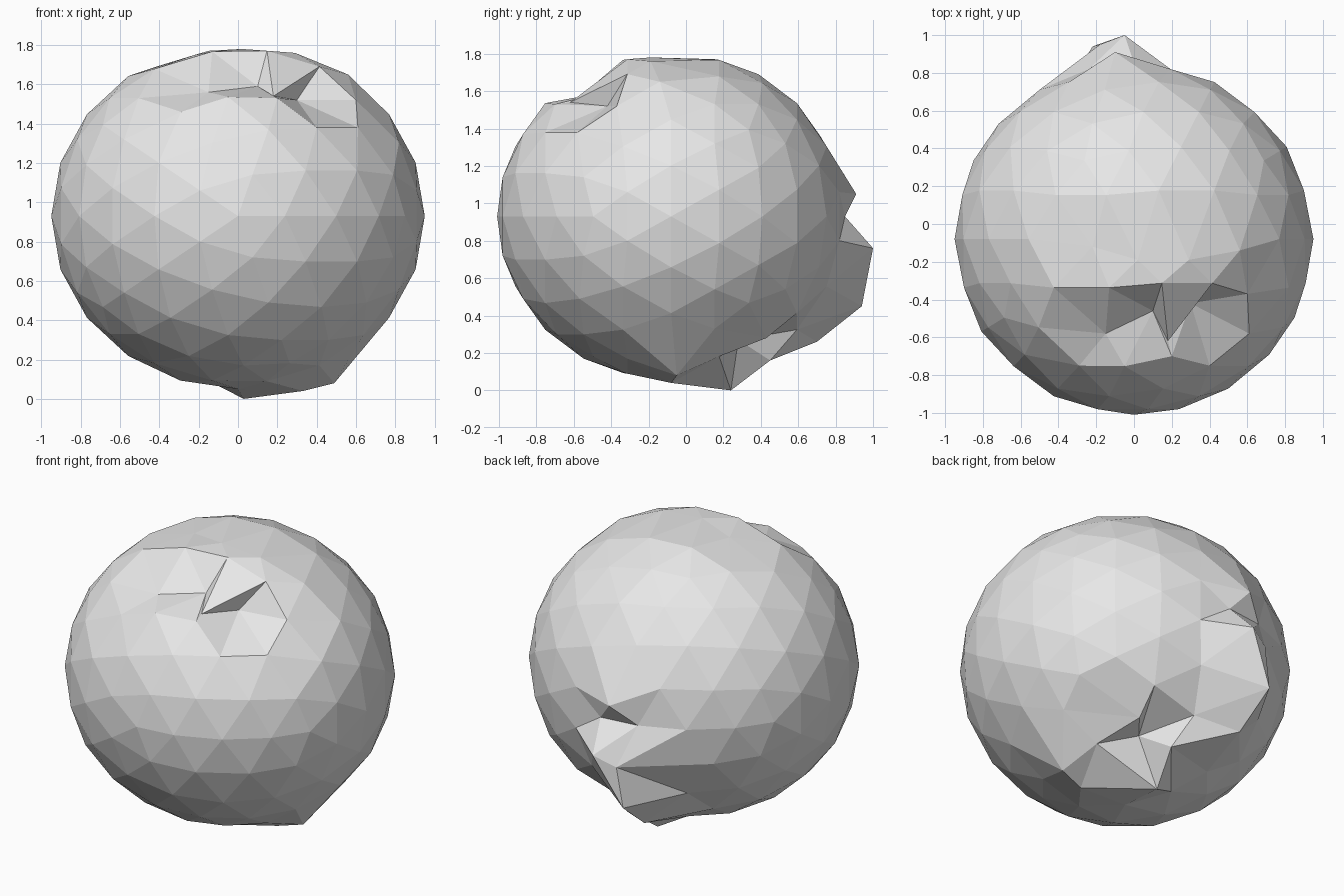
import bpy
import bmesh
from math import radians
from mathutils import Matrix, Vector

old = bpy.data.objects.get("Cube")
if old:
    bpy.data.objects.remove(old, do_unlink=True)

CENTRE = Vector((0, -0.08, 0.93))
RADII = Vector((0.95, 0.93, 0.88))


def reshape(bm, targets):
    """Move the nearest still untouched vertex to each target point."""
    free = set(bm.verts)
    for target in map(Vector, targets):
        nearest = min(free, key=lambda v: (v.co - target).length)
        nearest.co = target
        free.remove(nearest)


# Raised rim along the top and the hollow in front of it
top_rim = [(-0.22, -0.12, 1.75), (0.02, -0.19, 1.78),
           (0.29, -0.19, 1.76), (0.56, -0.14, 1.65)]
top_hollow = [(0.2, -0.7, 1.53), (0.4, -0.75, 1.38), (0.61, -0.58, 1.38),
              (-0.29, -0.75, 1.46), (-0.15, -0.58, 1.56), (0.1, -0.46, 1.59),
              (0.18, -0.62, 1.54), (0.3, -0.42, 1.52), (0.6, -0.37, 1.52)]

# Pinched bulge at the back
back_bulge = [(-0.05, 1.0, 0.76), (-0.1, 0.91, 1.05), (-0.18, 0.95, 0.7),
              (-0.22, 0.94, 0.45), (-0.2, 0.7, 0.26)]

# Small spike and dent underneath
under_spike = [(0.03, 0.24, 0.0), (0.49, -0.05, 0.08), (0.33, -0.08, 0.04),
               (0.1, 0.45, 0.16), (0.2, 0.28, 0.27), (0.32, 0.43, 0.28)]

# Faceted body, with its poles facing front and back
bm = bmesh.new()
bmesh.ops.create_icosphere(bm, subdivisions=3, radius=1.0)
placement = (Matrix.Translation(CENTRE) @ Matrix.Diagonal(RADII).to_4x4()
             @ Matrix.Rotation(radians(90), 4, "X"))
bmesh.ops.transform(bm, matrix=placement, verts=bm.verts)
reshape(bm, top_rim + top_hollow + back_bulge + under_spike)
bmesh.ops.recalc_face_normals(bm, faces=bm.faces)

mesh = bpy.data.meshes.new("boulder")
bm.to_mesh(mesh)
bm.free()
boulder = bpy.data.objects.new("boulder", mesh)
bpy.context.collection.objects.link(boulder)

# Plain grey stone
stone = bpy.data.materials.new("grey stone")
stone.use_nodes = True
grey = (0.8, 0.8, 0.8, 1.0)
stone.diffuse_color = grey
stone.node_tree.nodes["Principled BSDF"].inputs["Base Color"].default_value = grey
mesh.materials.append(stone)
